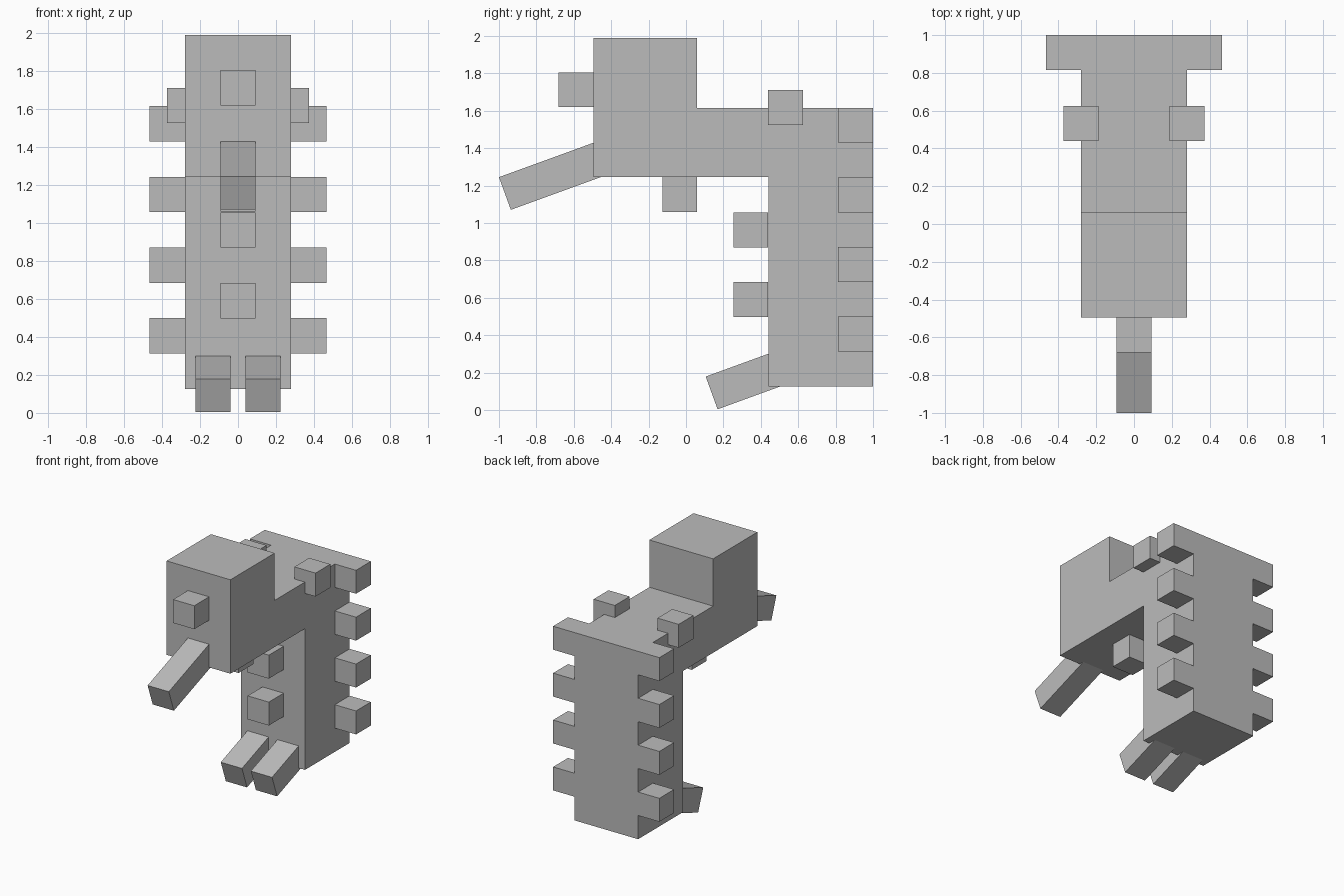
import bpy, bmesh
from math import radians

cube = bpy.data.objects.get("Cube")
if cube:
    bpy.data.objects.remove(cube, do_unlink=True)

grey = bpy.data.materials.new("plain_grey")
grey.use_nodes = True
COLOUR = (0.5, 0.5, 0.5, 1)
grey.diffuse_color = COLOUR
grey.node_tree.nodes["Principled BSDF"].inputs["Base Color"].default_value = COLOUR

U = 0.186  # edge of a small block


def finish(name, bm):
    bmesh.ops.recalc_face_normals(bm, faces=bm.faces)
    mesh = bpy.data.meshes.new(name)
    bm.to_mesh(mesh)
    bm.free()
    mesh.materials.append(grey)
    obj = bpy.data.objects.new(name, mesh)
    bpy.context.collection.objects.link(obj)
    return obj


def block(name, centre, length=U, tilt=0):
    """Square bar along y, tilted about x."""
    bm = bmesh.new()
    bmesh.ops.create_cube(bm, size=1)
    bmesh.ops.scale(bm, vec=(U, length, U), verts=bm.verts)
    obj = finish(name, bm)
    obj.location = centre
    obj.rotation_euler.x = radians(tilt)
    return obj


def pair(name, centre, **kw):
    x, y, z = centre
    block("left_" + name, (x, y, z), **kw)
    block("right_" + name, (-x, y, z), **kw)


# Head, neck and upright body: one side profile extruded across x
profile = [(-0.495, 1.245), (0.44, 1.245), (0.44, 0.125), (1, 0.125),
           (1, 1.615), (0.06, 1.615), (0.06, 1.99), (-0.495, 1.99)]
bm = bmesh.new()
side = bm.faces.new([bm.verts.new((-0.28, y, z)) for y, z in profile])
ext = bmesh.ops.extrude_face_region(bm, geom=[side])
moved = [v for v in ext["geom"] if isinstance(v, bmesh.types.BMVert)]
bmesh.ops.translate(bm, vec=(0.56, 0, 0), verts=moved)
finish("head_and_body", bm)

# Face: small block and long sloping bar
block("face_block", (0, -0.588, 1.712))
block("trunk", (0, -0.706, 1.253), length=3 * U, tilt=20)

# Blocks under the head and down the chest
block("chin_block", (0, -0.033, 1.152))
for i in range(2):
    block(f"chest_block_{i + 1}", (0, 0.346, 0.963 - 2 * U * i))

# Shoulder blocks, side blocks and feet
pair("shoulder_block", (0.28, 0.532, 1.618))
for i in range(4):
    pair(f"side_block_{i + 1}", (0.373, 0.907, 1.522 - 2 * U * i))
pair("foot", (0.132, 0.312, 0.155), length=2 * U, tilt=20)
